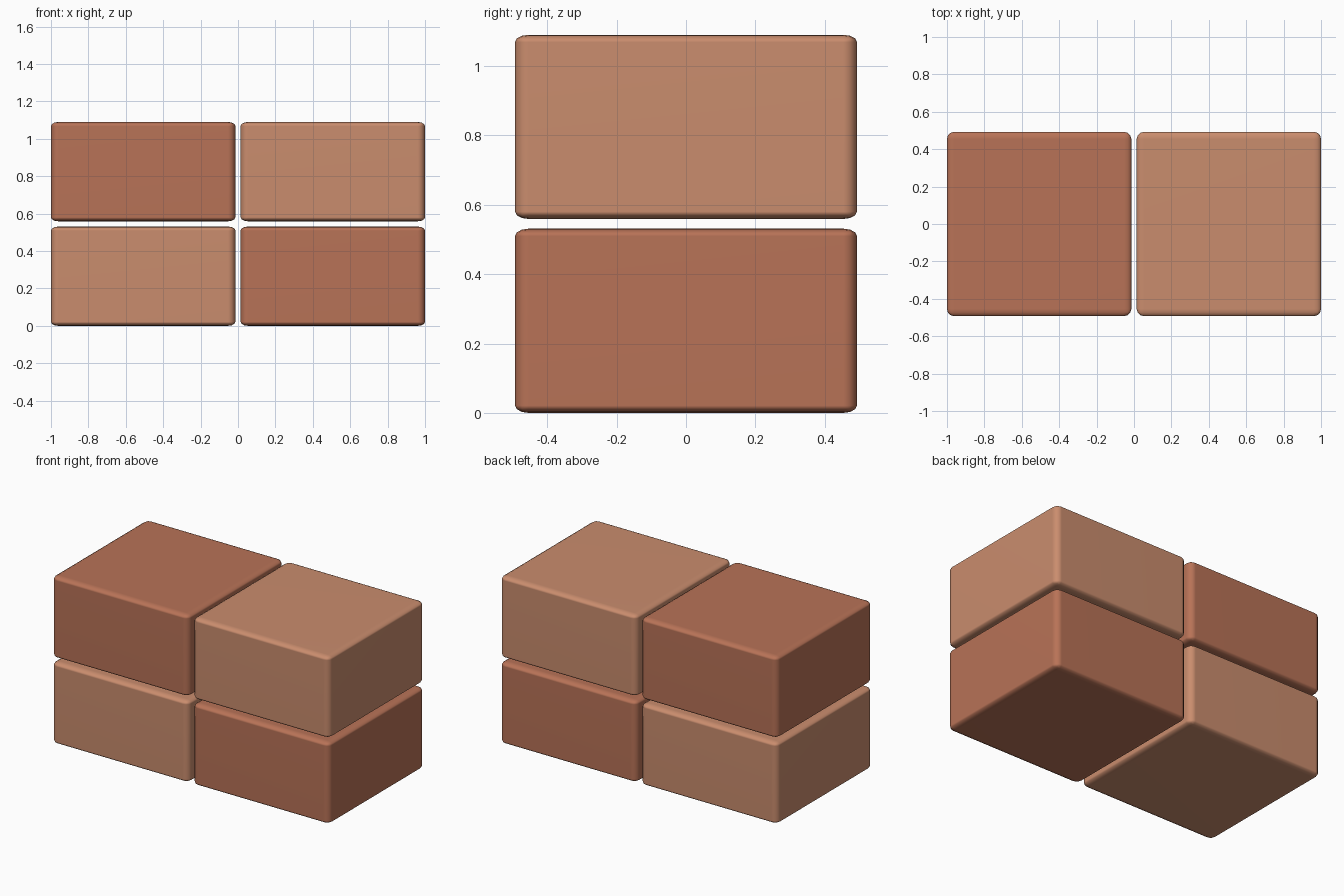
import bpy, bmesh
from mathutils import Vector

if "Cube" in bpy.data.objects:
    bpy.data.objects.remove(bpy.data.objects["Cube"])

WIDTH, HEIGHT, GAP = 0.986, 0.531, 0.028


def material(name, color):
    m = bpy.data.materials.new(name)
    m.diffuse_color = color
    m.use_nodes = True
    m.node_tree.nodes["Principled BSDF"].inputs["Base Color"].default_value = m.diffuse_color
    return m


dark = material("dark_clay", (0.48, 0.17, 0.095, 1))
light = material("light_clay", (0.59, 0.265, 0.155, 1))


# A rounded unit cube squashed to brick height, so the edges flatten with it
def brick(name, x, z, mat):
    bm = bmesh.new()
    bmesh.ops.create_cube(bm, size=1)
    bmesh.ops.bevel(bm, geom=bm.edges[:], offset=0.04, segments=3,
                    profile=0.5, affect='EDGES')
    bmesh.ops.scale(bm, vec=Vector((WIDTH, WIDTH, HEIGHT)), verts=bm.verts)
    for f in bm.faces:
        f.smooth = True
    mesh = bpy.data.meshes.new(name)
    bm.to_mesh(mesh)
    bm.free()
    mesh.materials.append(mat)
    ob = bpy.data.objects.new(name, mesh)
    ob.location = (x, 0, z)
    bpy.context.collection.objects.link(ob)
    # Weighted normals keep the large faces flat
    ob.modifiers.new("flat_faces", 'WEIGHTED_NORMAL')


# Two rows of two bricks in checkered colours
for row, level in enumerate(("lower", "upper")):
    for col, side in enumerate(("left", "right")):
        brick(f"{level}_{side}_brick",
              (col - 0.5) * (WIDTH + GAP),
              HEIGHT / 2 + row * (HEIGHT + GAP),
              light if row == col else dark)
